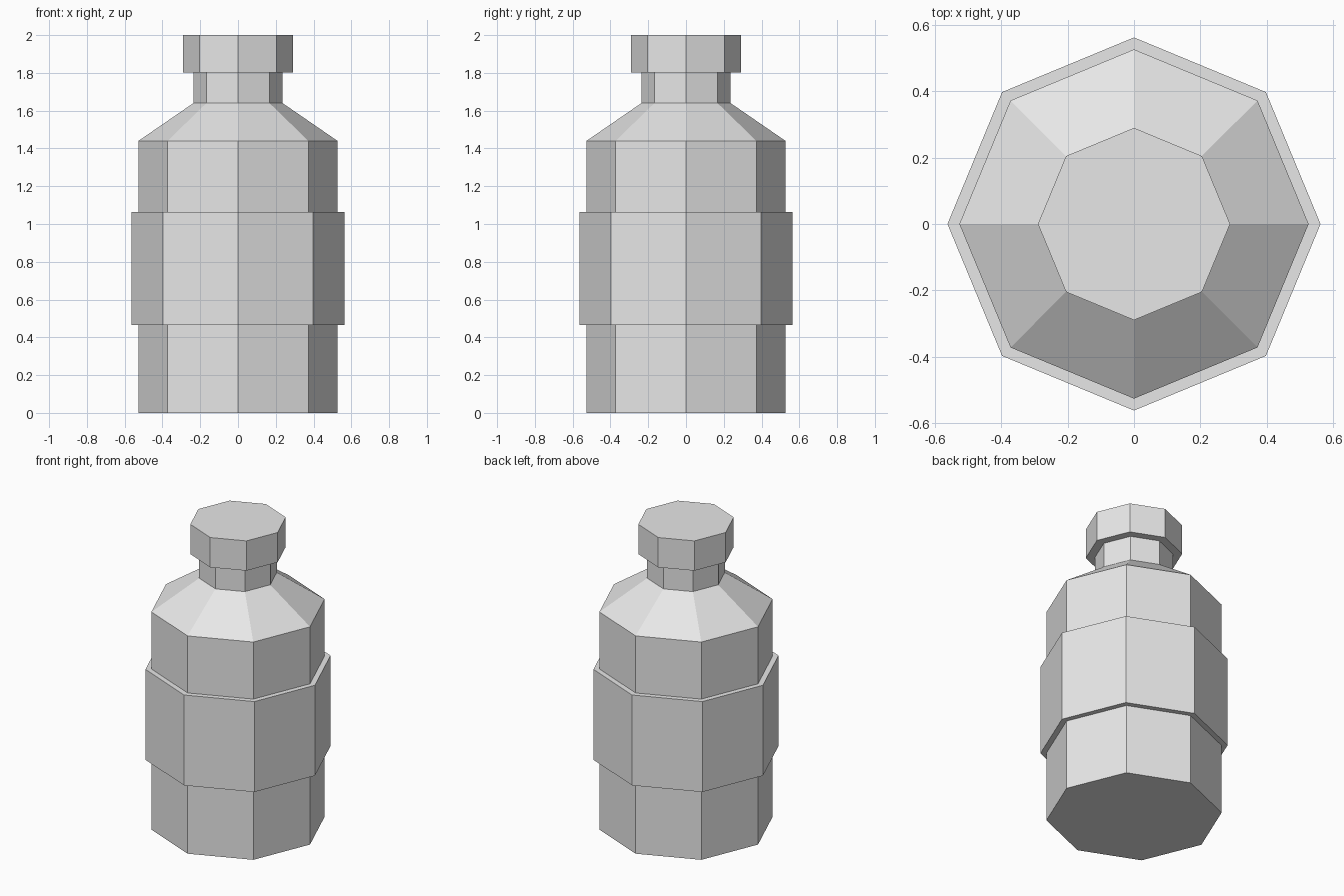
import bpy
import bmesh
from math import cos, sin, tau

SIDES = 8

cube = bpy.data.objects.get("Cube")
if cube:
    bpy.data.objects.remove(cube, do_unlink=True)

# Single flat grey
grey = bpy.data.materials.new("light_grey")
grey.use_nodes = True
grey.diffuse_color = (0.8, 0.8, 0.8, 1)
grey.node_tree.nodes["Principled BSDF"].inputs["Base Color"].default_value = (0.8, 0.8, 0.8, 1)


def turned_part(name, profile):
    """Eight-sided solid from (radius, height) points, capped at both ends."""
    bm = bmesh.new()
    rings = [[bm.verts.new((r * cos(tau * i / SIDES), r * sin(tau * i / SIDES), z))
              for i in range(SIDES)] for r, z in profile]
    for low, high in zip(rings, rings[1:]):
        for i in range(SIDES):
            j = (i + 1) % SIDES
            bm.faces.new((low[i], low[j], high[j], high[i]))
    bm.faces.new(rings[0][::-1])
    bm.faces.new(rings[-1])
    mesh = bpy.data.meshes.new(name)
    bm.to_mesh(mesh)
    bm.free()
    mesh.materials.append(grey)
    obj = bpy.data.objects.new(name, mesh)
    bpy.context.collection.objects.link(obj)
    return obj


# Bottle body with sloping shoulder and neck
turned_part("bottle_body", [(0.527, 0), (0.527, 1.44), (0.236, 1.64), (0.236, 1.803)])

# Raised band around the middle
turned_part("label_band", [(0.563, 0.465), (0.563, 1.063)])

# Cap
turned_part("bottle_cap", [(0.29, 1.803), (0.29, 2.0)])
